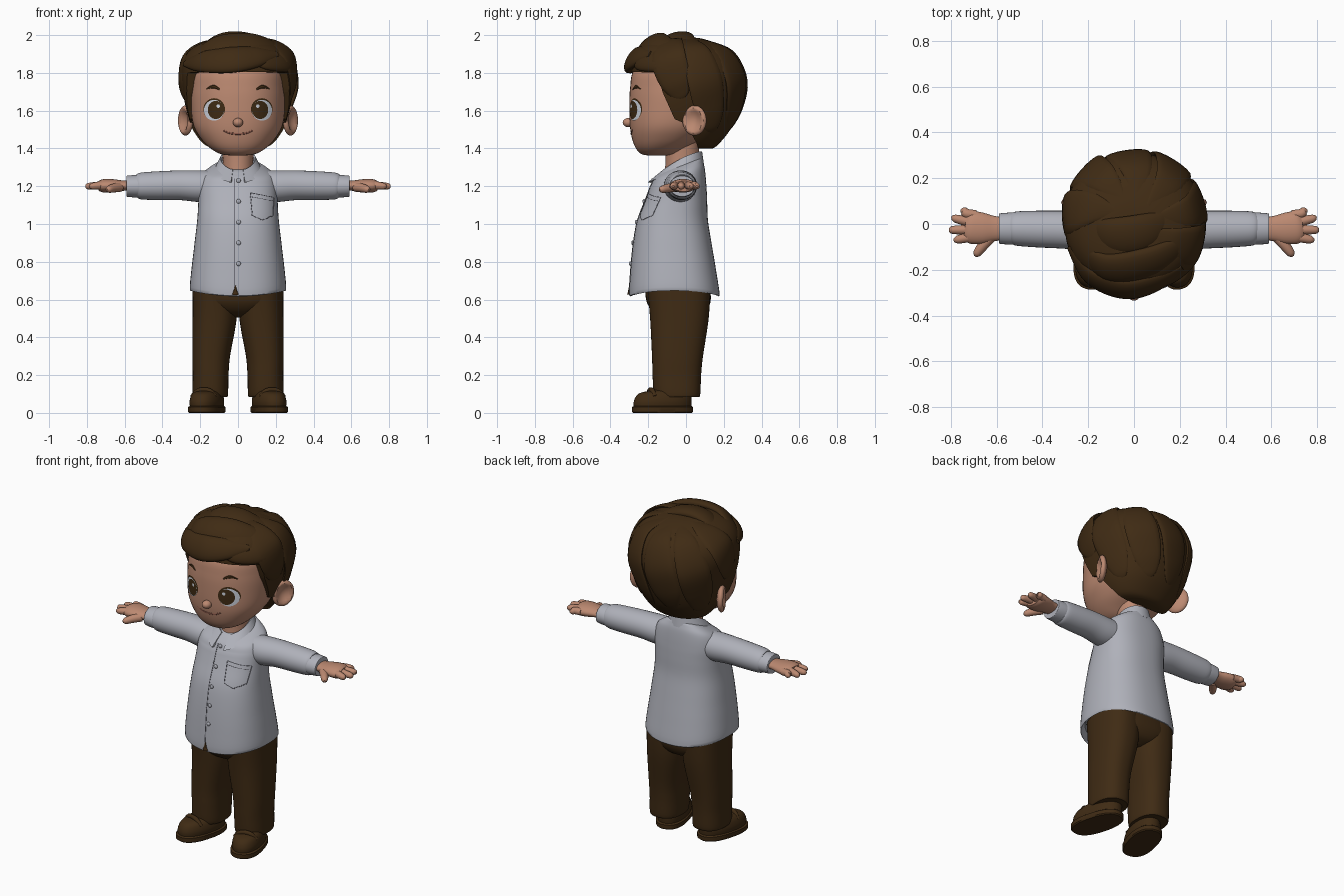
import bpy, bmesh
from math import sin, cos, pi, radians
from mathutils import Vector, Matrix
from mathutils.bvhtree import BVHTree

if "Cube" in bpy.data.objects:
    bpy.data.objects.remove(bpy.data.objects["Cube"])


def material(name, *rgb):
    m = bpy.data.materials.new(name)
    m.use_nodes = True
    m.diffuse_color = (*rgb, 1)
    bsdf = m.node_tree.nodes["Principled BSDF"]
    bsdf.inputs["Base Color"].default_value = (*rgb, 1)
    bsdf.inputs["Roughness"].default_value = 0.7
    return m


SKIN = material("skin", .50, .25, .165)
LIP = material("lip", .26, .10, .07)
SHIRT = material("shirt_grey", .43, .44, .49)
SEAM = material("seam_grey", .16, .16, .19)
BROWN = material("dark_brown", .05, .024, .007)
WHITE = material("eye_white", .62, .66, .74)
parts = []


def finish(name, bm, mat, mirror=False):
    bmesh.ops.recalc_face_normals(bm, faces=bm.faces)
    me = bpy.data.meshes.new(name)
    bm.to_mesh(me)
    bm.free()
    me.materials.append(mat)
    ob = bpy.data.objects.new(name, me)
    bpy.context.collection.objects.link(ob)
    if mirror:
        ob.modifiers.new("mirror", 'MIRROR')
    parts.append(ob)
    return ob


def build(name, rings, mat, mirror=False):
    """Closed skin over a list of rings of points."""
    bm = bmesh.new()
    rows = [[bm.verts.new(p) for p in r] for r in rings]
    n = len(rows[0])
    for a, b in zip(rows, rows[1:]):
        for i in range(n):
            j = (i + 1) % n
            bm.faces.new((a[i], a[j], b[j], b[i]))
    bm.faces.new(rows[0])
    bm.faces.new(rows[-1])
    return finish(name, bm, mat, mirror)


def spline(rows, n=5):
    """Smooth interpolation through rows of numbers."""
    rows = [Vector(r) for r in rows]
    out = []
    for i in range(len(rows) - 1):
        a, b, c = rows[max(i - 1, 0)], rows[i], rows[i + 1]
        d = rows[min(i + 2, len(rows) - 1)]
        for k in range(n):
            t = k / n
            out.append((2 * b + (c - a) * t + (2 * a - 5 * b + 4 * c - d) * t * t
                        + (3 * b - a - 3 * c + d) * t ** 3) * .5)
    return out + [rows[-1]]


def loft(name, rows, mat, p=2.2, n=5, cx=0, mirror=False, seg=48):
    """Rows are height, half width, front, back and optional centre x."""
    rings = []
    for r in spline(rows, n):
        z, hx, y0, y1 = r[:4]
        mx = r[4] if len(r) > 4 else cx
        ring = []
        for i in range(seg):
            c, s = cos(2 * pi * i / seg), sin(2 * pi * i / seg)
            px = abs(c) ** (2 / p) * (1 if c > 0 else -1)
            py = abs(s) ** (2 / p) * (1 if s > 0 else -1)
            ring.append((mx + hx * px, (y0 + y1) / 2 + (y1 - y0) / 2 * py, z))
        rings.append(ring)
    return build(name, rings, mat, mirror)


def tube(name, rows, mat, depth=1, up=(0, 0, 1), centre=None, n=5, mirror=False, seg=16):
    """Rows are x, y, z, radius; depth flattens along the up direction."""
    pts = spline(rows, n)
    rings = []
    for i, q in enumerate(pts):
        o = Vector(q[:3])
        t = Vector(pts[min(i + 1, len(pts) - 1)][:3]) - Vector(pts[max(i - 1, 0)][:3])
        ref = o - centre if centre else Vector(up)
        w = t.cross(ref).normalized()
        d = w.cross(t).normalized() * depth
        rings.append([o + (w * cos(2 * pi * k / seg) + d * sin(2 * pi * k / seg)) * q[3]
                      for k in range(seg)])
    return build(name, rings, mat, mirror)


def ball(name, centre, radii, mat, mirror=False):
    bm = bmesh.new()
    bmesh.ops.create_uvsphere(bm, u_segments=24, v_segments=16, radius=1)
    bm.transform(Matrix.Translation(centre) @ Matrix.Diagonal((*radii, 1)))
    return finish(name, bm, mat, mirror)


def tree(ob):
    me = ob.data
    return BVHTree.FromPolygons([v.co for v in me.vertices], [p.vertices[:] for p in me.polygons])


def front_y(surface, x, z):
    hit = surface.ray_cast(Vector((x, -1, z)), Vector((0, 1, 0)))[0]
    return hit.y if hit else -.2


def stroke(name, rows, mat, surface, mirror=False):
    """Thin line on a front surface; rows are x, z, radius."""
    pts = [(x, front_y(surface, x, z), z, r) for x, z, r in spline(rows)]
    return tube(name, pts, mat, depth=.6, up=(0, -1, 0), n=1, mirror=mirror, seg=8)


def plate(name, cx, cz, rx, rz, lift, mat, surface):
    rings = []
    for f in (1, .8, .6, .4, .2, .03):
        ring = [(cx + rx * f * cos(i * pi / 16), cz + rz * f * sin(i * pi / 16)) for i in range(32)]
        rings.append([(x, front_y(surface, x, z) - lift, z) for x, z in ring])
    build(name, rings, mat, mirror=True)


# Head, neck, nose
head = loft("head", [(1.362, .03, -.19, -.1), (1.37, .09, -.235, -.05), (1.40, .145, -.265, 0),
                     (1.45, .195, -.285, .08), (1.52, .235, -.297, .15), (1.62, .25, -.30, .21),
                     (1.72, .252, -.296, .24), (1.82, .235, -.275, .24), (1.92, .13, -.18, .15),
                     (1.95, .03, -.05, .04)], SKIN)
face = tree(head)
loft("neck", [(1.2, .085, -.12, .07), (1.3, .08, -.11, .07), (1.45, .085, -.11, .07)], SKIN, p=2)
ball("nose", (0, -.305, 1.537), (.027, .03, .024), SKIN)

# Eyes, brows, mouth
plate("eye_rim", .126, 1.608, .057, .058, .002, BROWN, face)
plate("eye_white", .127, 1.602, .053, .055, .005, WHITE, face)
plate("iris", .117, 1.604, .043, .048, .007, BROWN, face)
plate("eye_glint", .105, 1.624, .009, .01, .009, WHITE, face)
stroke("brow", [(.097, 1.713, .004), (.13, 1.727, .009), (.167, 1.714, .003)], BROWN, face, True)
stroke("mouth", [(-.08, 1.497, .003), (-.045, 1.482, .005), (0, 1.477, .005),
                 (.045, 1.482, .005), (.08, 1.497, .003)], LIP, face)

# Ears: dished flat balls turned forward
ear = ball("ear", (0, 0, 0), (.028, .07, .08), SKIN, True)
turn = Matrix.Translation((.278, .045, 1.548)) @ Matrix.Rotation(radians(-27), 4, 'Z')
for v in ear.data.vertices:
    r2 = (v.co.y / .055) ** 2 + (v.co.z / .063) ** 2
    if v.co.x > 0 and r2 < 1:
        v.co.x -= .035 * (1 - r2)
    v.co = turn @ v.co

# Hair cap, trimmed along the hairline
hair = loft("hair_cap", [(1.40, .12, -.06, .14), (1.42, .18, -.12, .17), (1.50, .24, -.22, .235),
                         (1.6, .272, -.29, .28), (1.7, .292, -.30, .305), (1.8, .303, -.29, .305),
                         (1.88, .285, -.28, .27), (1.94, .23, -.24, .2), (1.98, .13, -.16, .09),
                         (1.99, .03, -.06, .0)], BROWN)
line = [(-.4, 1.81), (-.15, 1.80), (-.125, 1.7), (-.06, 1.555), (0, 1.53), (.055, 1.43),
        (.07, 1.38), (.4, 1.38), (.4, 2.1), (-.4, 2.1)]
cutter = build("hairline_cutter", [[(x, y, z) for y, z in line] for x in (-.5, .5)], BROWN)
cutter.hide_render = True
trim = hair.modifiers.new("trim", 'BOOLEAN')
trim.operation, trim.object = 'INTERSECT', cutter
bpy.context.view_layer.objects.active = hair
bpy.ops.object.modifier_apply(modifier="trim")
parts.remove(cutter)
bpy.data.objects.remove(cutter)

# Locks fanned from the crown over sides and back
core = Vector((0, .02, 1.7))
scalp = tree(hair)
for k, az in enumerate((-98, -60, -20, 20, 60, 98)):
    low = -8 if abs(az) > 90 else -45
    rows = []
    for t, r in ((0, .02), (.25, .07), (.5, .095), (.75, .085), (.93, .05), (1, .012)):
        a, e = radians(az + 30 * (1 - t)), radians(72 + (low - 72) * t)
        d = Vector((cos(e) * sin(a), cos(e) * cos(a), sin(e)))
        hit = scalp.ray_cast(core, d)[0] or core + d * .29
        rows.append((*(hit - d * .004), r))
    tube(f"back_lock_{k + 1}", rows, BROWN, depth=.2, centre=core)

# Swept fringe
fringe = [
    [(-.285, -.1, 1.85, .015), (-.19, -.225, 1.86, .06), (-.04, -.28, 1.868, .076),
     (.1, -.25, 1.885, .06), (.21, -.19, 1.9, .015)],
    [(-.26, -.08, 1.88, .02), (-.12, -.19, 1.935, .075), (.06, -.17, 1.955, .08),
     (.2, -.1, 1.92, .06), (.28, -.01, 1.86, .015)],
    [(.06, -.265, 1.87, .015), (.15, -.235, 1.86, .05), (.25, -.14, 1.855, .055), (.305, 0, 1.83, .015)],
    [(-.24, .02, 1.89, .02), (-.1, -.05, 1.965, .08), (.06, -.03, 1.972, .08), (.22, .07, 1.91, .02)],
]
for k, rows in enumerate(fringe):
    tube(f"fringe_lock_{k + 1}", rows, BROWN, depth=.45, centre=core, n=8, seg=20)

# Shirt body, with curved hem and tilted neckline
shirt = loft("shirt", [(.65, .235, -.27, .15), (.62, .255, -.30, .178), (.75, .246, -.295, .16),
                       (.9, .23, -.28, .135), (1.02, .216, -.258, .116), (1.12, .21, -.22, .112),
                       (1.2, .208, -.19, .108), (1.26, .19, -.175, .1), (1.29, .15, -.16, .09),
                       (1.31, .1, -.13, .08), (1.315, .07, -.1, .06)], SHIRT, p=2.4)
for v in shirt.data.vertices:
    v.co.z += .03 * (v.co.x / .25) ** 2 * max(0, min(1, (.85 - v.co.z) / .2))
    v.co.z += (v.co.y + .035) * .35 * max(0, min(1, (v.co.z - 1.2) / .1))
chest = tree(shirt)

# Folded collar
rings = []
for i in range(41):
    a = radians(-163 + 326 * i / 40)
    s, c = sin(a), cos(a)
    z = 1.385 - .1 * ((1 - c) / 2) ** 1.5
    yb = -.045 + (.14 if c > 0 else .165) * c
    rings.append([(.085 * s, -.02 + .095 * c, z - .008), (.094 * s, -.02 + .105 * c, z),
                  (.128 * s, yb, z - .068), (.116 * s, yb * .93, z - .07)])
build("collar", rings, SHIRT)

# Placket, hem slit, buttons, pocket stitching
stroke("placket_seam", [(-.018, z, .003) for z in (1.24, 1.1, .95, .8, .64)], SEAM, chest)
stroke("hem_slit", [(-.014, .675, .002), (-.014, .645, .01), (-.014, .626, .018)], BROWN, chest)
for k in range(5):
    z = 1.23 - k * .11
    ball(f"button_{k + 1}", (.003, front_y(chest, .003, z) - .003, z), (.012, .007, .012), SHIRT)
pocket = [(.065, 1.165), (.19, 1.14), (.185, 1.045), (.13, 1.02), (.075, 1.045)]
for k, (a, b) in enumerate(zip(pocket, pocket[1:] + pocket[:1])):
    stroke(f"pocket_stitch_{k + 1}", [(*a, .0025), (*b, .0025)], SEAM, chest)
stroke("pocket_hem", [(.066, 1.145, .002), (.189, 1.12, .002)], SEAM, chest)

# Sleeves and cuffs
tube("sleeve", [(.1, -.03, 1.2, .085), (.2, -.03, 1.2, .088), (.3, -.025, 1.205, .083),
                (.42, -.022, 1.203, .08), (.51, -.02, 1.201, .075), (.535, -.02, 1.2, .066)],
     SHIRT, depth=.95, mirror=True, seg=32)
tube("cuff", [(.51, -.02, 1.2, .064), (.525, -.02, 1.2, .07), (.58, -.02, 1.2, .067),
              (.59, -.02, 1.2, .062), (.588, -.02, 1.2, .045)], SHIRT, depth=.85, mirror=True, seg=32)

# Hands
tube("palm", [(.56, -.02, 1.203, .05), (.61, -.02, 1.203, .055), (.66, -.019, 1.203, .068),
              (.71, -.015, 1.202, .071), (.735, -.012, 1.2, .055)], SKIN, depth=.5, mirror=True, seg=24)
fingers = {"little": (.045, .757, .057), "ring": (.012, .797, .024),
           "middle": (-.025, .808, -.026), "index": (-.06, .787, -.068)}
for name, (y, tip, ty) in fingers.items():
    tube(name + "_finger", [(.69, y * .9, 1.203, .02), (.73, y, 1.204, .021),
                            (tip - .015, ty, 1.2, .017), (tip, ty, 1.199, .006)], SKIN, mirror=True)
tube("thumb", [(.625, -.055, 1.195, .025), (.66, -.095, 1.19, .023),
               (.685, -.128, 1.183, .018), (.694, -.14, 1.18, .006)], SKIN, mirror=True)

# Trousers
loft("hips", [(.505, .04, -.1, .05), (.53, .14, -.165, .1), (.58, .23, -.205, .128),
              (.64, .238, -.215, .13), (.72, .235, -.21, .12)], BROWN, p=2.5)
loft("trouser_leg", [(.085, .085, -.15, .06, .147), (.095, .094, -.17, .075, .147),
                     (.2, .095, -.177, .08, .145), (.3, .1, -.18, .09, .142),
                     (.5, .117, -.19, .12, .124), (.66, .118, -.205, .128, .122)],
     BROWN, p=2.4, mirror=True)

# Shoes, toes turned out
sole = loft("shoe_sole", [(0, .083, -.285, .03), (.006, .088, -.292, .037), (.03, .088, -.292, .037),
                          (.036, .08, -.283, .03)], BROWN, p=2.4, n=1, cx=.145, mirror=True)
upper = loft("shoe_upper", [(.03, .08, -.282, .028), (.06, .083, -.282, .03), (.09, .077, -.268, .03),
                            (.108, .068, -.24, .03), (.122, .06, -.17, .028), (.14, .055, -.13, .025)],
             BROWN, cx=.145, mirror=True)
lace = tube("shoe_lace", [(.08, -.185, .085, .012), (.11, -.19, .115, .013), (.145, -.19, .122, .013),
                          (.18, -.19, .115, .013), (.21, -.185, .085, .012)], BROWN, mirror=True)
pivot = Vector((.145, -.05, 0))
for ob in (sole, upper, lace):
    ob.data.transform(Matrix.Translation(pivot) @ Matrix.Rotation(radians(15), 4, 'Z')
                      @ Matrix.Translation(-pivot))

# Smooth shading with sharp edges kept
for ob in parts:
    ob.select_set(True)
bpy.context.view_layer.objects.active = head
bpy.ops.object.shade_smooth_by_angle(angle=radians(40))
